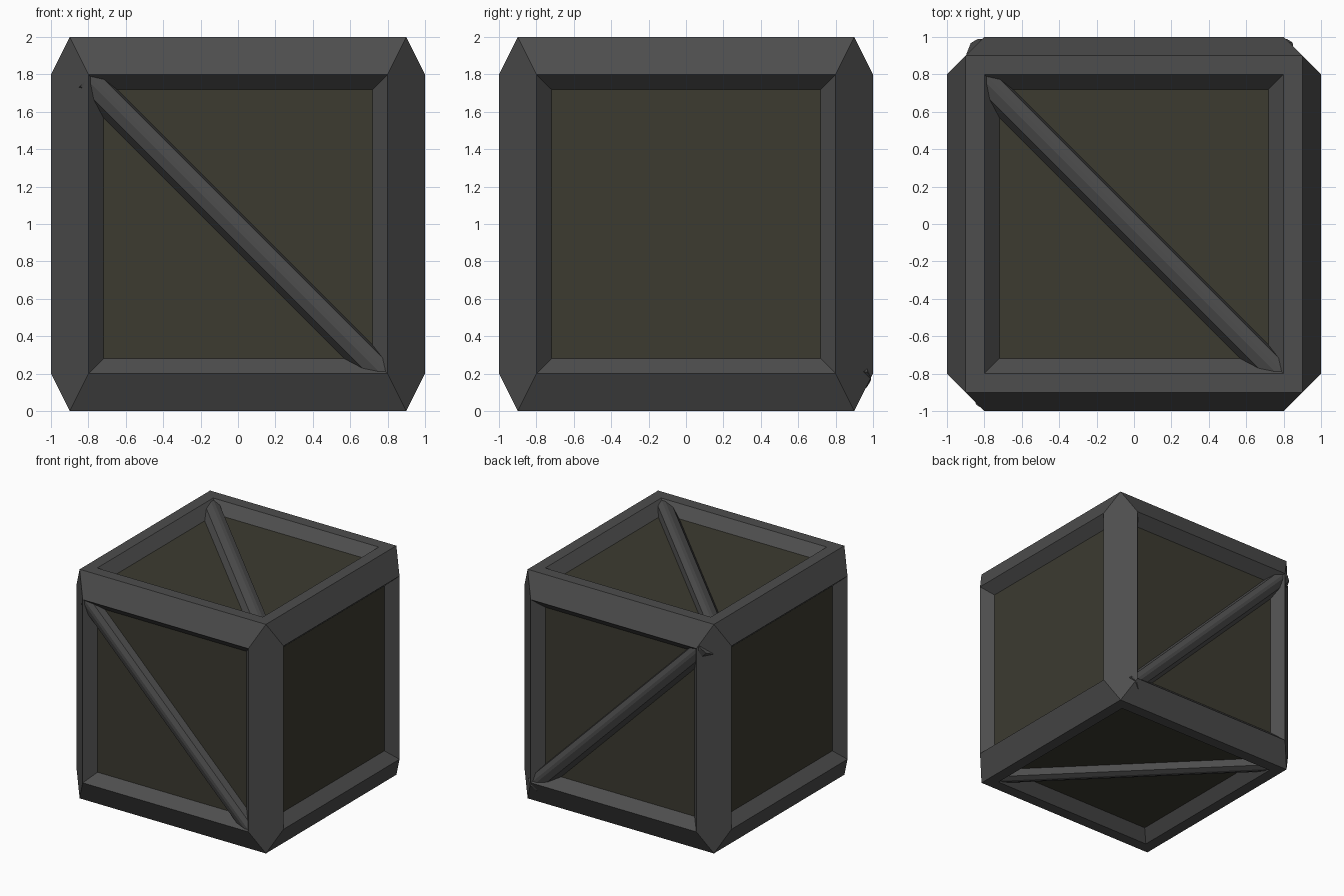
import bpy, bmesh
from math import radians, sqrt
from mathutils import Vector

if "Cube" in bpy.data.objects:
    bpy.data.objects.remove(bpy.data.objects["Cube"])

def material(name, rgb):
    m = bpy.data.materials.new(name)
    m.diffuse_color = (*rgb, 1)
    m.use_nodes = True
    m.node_tree.nodes["Principled BSDF"].inputs["Base Color"].default_value = m.diffuse_color
    return m

METAL = material("dark_metal", (0.075, 0.075, 0.075))
PANEL = material("olive_panel", (0.045, 0.043, 0.030))

def add_object(name, bm, mat):
    bmesh.ops.translate(bm, verts=bm.verts, vec=(0, 0, 1))
    mesh = bpy.data.meshes.new(name)
    bm.to_mesh(mesh)
    bm.free()
    mesh.materials.append(mat)
    ob = bpy.data.objects.new(name, mesh)
    bpy.context.collection.objects.link(ob)

# Chamfered box with a recess in each side, centred on the origin
def recessed_box():
    bm = bmesh.new()
    for sx in (-1, 1):
        for sy in (-1, 1):
            for sz in (-1, 1):
                for x, y, z in ((.9, .9, 1), (.8, 1, .8), (1, .8, .8)):
                    bm.verts.new((sx * x, sy * y, sz * z))
    bmesh.ops.convex_hull(bm, input=bm.verts)
    bmesh.ops.dissolve_limit(bm, angle_limit=radians(1), verts=bm.verts, edges=bm.edges)
    bmesh.ops.recalc_face_normals(bm, faces=bm.faces)
    bm.normal_update()
    sides = [f for f in bm.faces if max(abs(c) for c in f.normal) > .99]
    caps = [f for f in sides if abs(f.normal.z) > .99]
    bmesh.ops.inset_individual(bm, faces=caps, thickness=.1, use_even_offset=True)
    bmesh.ops.inset_individual(bm, faces=sides, thickness=.08, depth=-.09, use_even_offset=True)
    return bm, sides

# Frame keeps the beams, panels keep the recessed squares
bm, sides = recessed_box()
bmesh.ops.delete(bm, geom=sides, context='FACES')
add_object("crate_frame", bm, METAL)

bm, sides = recessed_box()
others = [f for f in bm.faces if f not in sides]
bmesh.ops.delete(bm, geom=others, context='FACES')
add_object("side_panels", bm, PANEL)

# Diagonal brace profile: (offset across the diagonal, distance outward)
PROFILE = [(-.11, .905), (-.075, .967), (-.025, .988), (.0, .988), (.04, .97), (.052, .905)]

def brace(name, place, reach):
    bm = bmesh.new()
    rings = []
    for end in (-1, 1):
        ring = []
        for u, d in PROFILE:
            a = end * reach + u / sqrt(2)
            b = -end * reach + u / sqrt(2)
            ring.append(bm.verts.new(place(a, b, d)))
        rings.append(ring)
        bm.faces.new(ring)
    n = len(PROFILE)
    for i in range(n):
        j = (i + 1) % n
        bm.faces.new((rings[0][i], rings[0][j], rings[1][j], rings[1][i]))
    bmesh.ops.recalc_face_normals(bm, faces=bm.faces)
    add_object(name, bm, METAL)

# Braces on front, back, top and bottom
brace("front_brace", lambda a, b, d: Vector((a, -d, b)), .79)
brace("back_brace", lambda a, b, d: Vector((a, d, b)), .82)
brace("top_brace", lambda a, b, d: Vector((a, b, d)), .79)
brace("bottom_brace", lambda a, b, d: Vector((a, b, -d)), .79)
